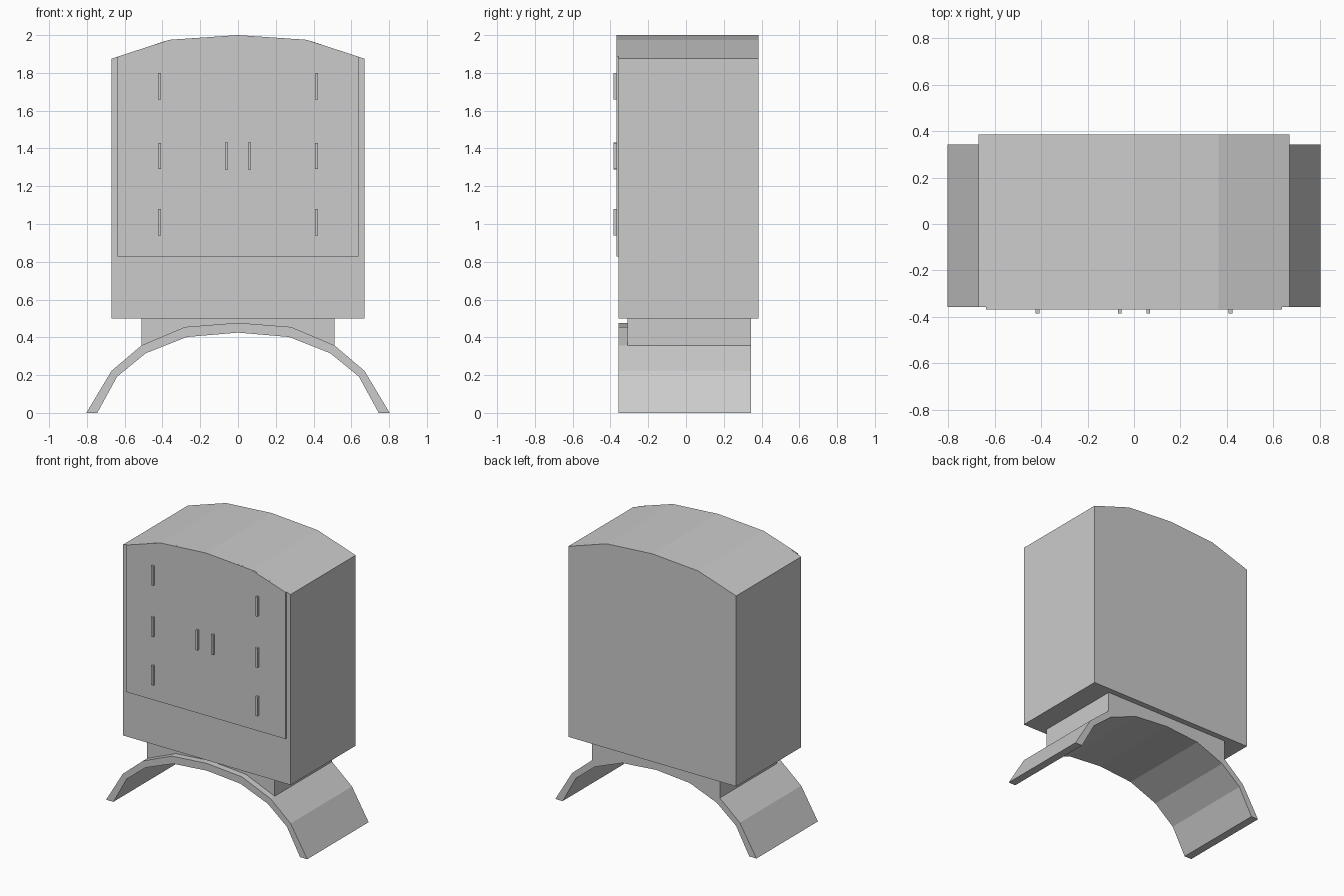
import bpy, bmesh

cube = bpy.data.objects.get("Cube")
if cube:
    bpy.data.objects.remove(cube, do_unlink=True)

FRONT, BACK = -0.357, 0.385
HALF = 0.67

grey = bpy.data.materials.new("plain grey")
grey.use_nodes = True
grey.diffuse_color = (0.6, 0.6, 0.6, 1)
grey.node_tree.nodes["Principled BSDF"].inputs["Base Color"].default_value = (0.6, 0.6, 0.6, 1)


def finish(name, bm):
    bmesh.ops.recalc_face_normals(bm, faces=bm.faces)
    mesh = bpy.data.meshes.new(name)
    bm.to_mesh(mesh)
    bm.free()
    mesh.materials.append(grey)
    obj = bpy.data.objects.new(name, mesh)
    bpy.context.collection.objects.link(obj)


def prism(name, profile, y0, y1):
    """Extrude an x-z outline from y0 to y1."""
    bm = bmesh.new()
    face = bm.faces.new([bm.verts.new((x, y0, z)) for x, z in profile])
    new = bmesh.ops.extrude_face_region(bm, geom=[face], use_keep_orig=True)["geom"]
    verts = [g for g in new if isinstance(g, bmesh.types.BMVert)]
    bmesh.ops.translate(bm, verts=verts, vec=(0, y1 - y0, 0))
    finish(name, bm)


def panel(name, profile):
    """Raised front panel with sloping borders."""
    bm = bmesh.new()
    face = bm.faces.new([bm.verts.new((x, FRONT, z)) for x, z in profile])
    bmesh.ops.inset_individual(bm, faces=[face], thickness=0.018, use_even_offset=True)
    bmesh.ops.translate(bm, verts=face.verts, vec=(0, -0.011, 0))
    # Back face closes the panel against the body
    bm.faces.new([v for v in bm.verts if abs(v.co.y - FRONT) < 1e-5])
    finish(name, bm)


def mirrored(half):
    """Complete an outline that runs from +x to the centre point."""
    return half + [(-x, z) for x, z in reversed(half[:-1])]


def box(name, x, z, w, h, y0, y1):
    prism(name, [(x - w, z - h), (x + w, z - h), (x + w, z + h), (x - w, z + h)], y0, y1)


# Cabinet body with faceted arched roof
roof = [(HALF, 1.875), (0.365, 1.975), (0, 2.0)]
prism("cabinet_body", [(-HALF, 0.5), (HALF, 0.5)] + mirrored(roof), FRONT, BACK)

# Arched base and the plinth resting on it
outer = mirrored([(0.803, 0), (0.67, 0.222), (0.51, 0.358), (0.28, 0.455), (0, 0.477)])
inner = mirrored([(0.745, 0), (0.64, 0.192), (0.488, 0.316), (0.27, 0.402), (0, 0.425)])
prism("arched_base", outer + inner[::-1], FRONT, 0.343)
prism("plinth", [(-0.51, 0.5), (0.51, 0.5)] + outer[2:-2], -0.31, 0.343)

# Doors and compartments, made on both sides
rows = [0.827, 1.188, 1.54]
handle_heights = [1.01, 1.36, 1.73]
for side, s in (("left", 1), ("right", -1)):
    panel(f"{side}_tall_door",
          [(0, rows[0]), (s * 0.363, rows[0]), (s * 0.363, 1.975), (0, 2.0)])
    box(f"{side}_tall_door_handle", s * 0.062, 1.36, 0.008, 0.072, -0.385, -0.365)
    for i, z in enumerate(rows):
        top = (rows[i + 1],) * 2 if i < 2 else (1.886, 1.975)
        panel(f"{side}_small_door_{i + 1}",
              [(s * 0.363, z), (s * 0.638, z), (s * 0.638, top[0]), (s * 0.363, top[1])])
        box(f"{side}_small_handle_{i + 1}", s * 0.416, handle_heights[i],
            0.008, 0.07, -0.385, -0.365)
